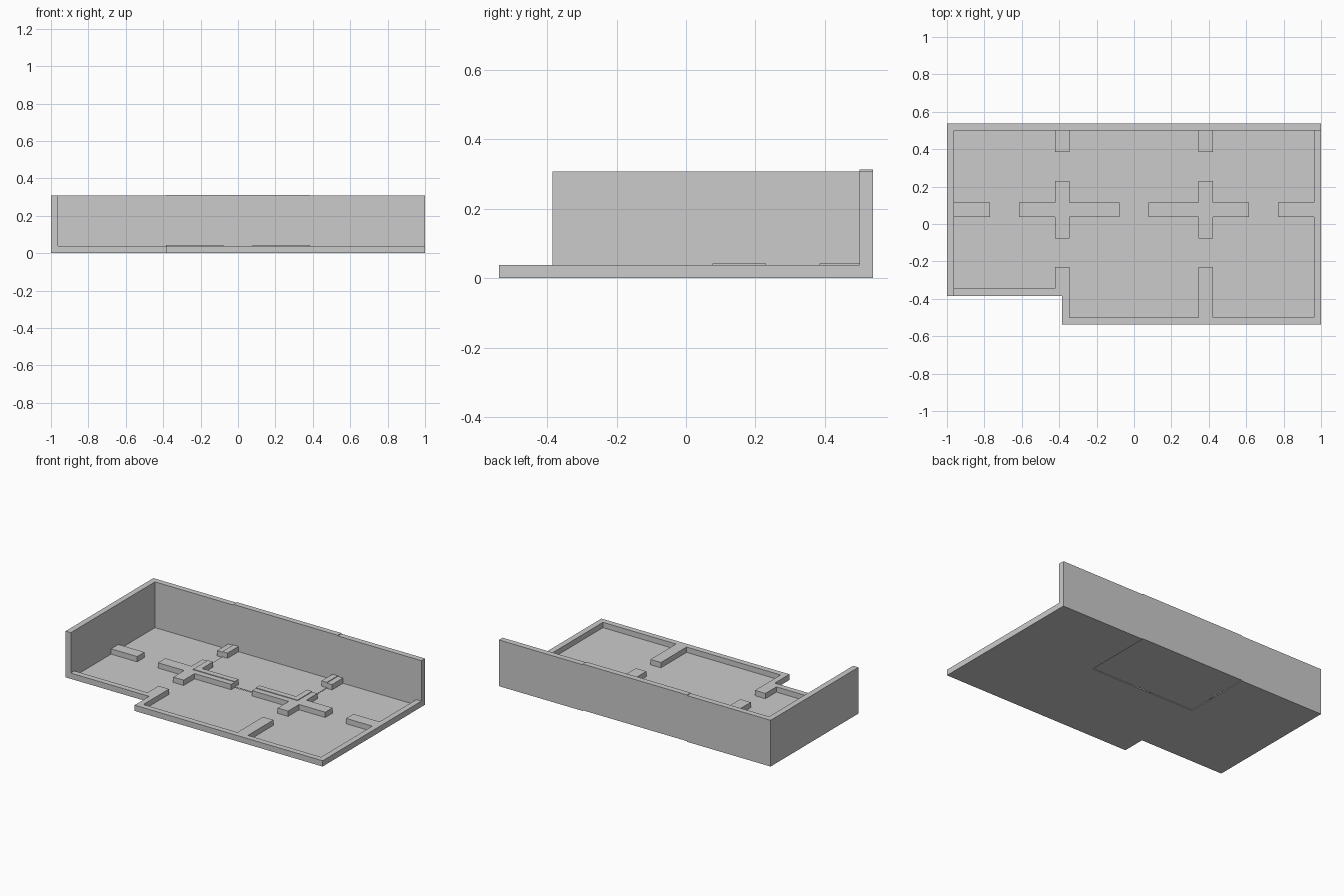
import bpy, bmesh

if "Cube" in bpy.data.objects:
    bpy.data.objects.remove(bpy.data.objects["Cube"])

U = 1 / 26          # one grid unit = one wall thickness
FLOOR = 0.003       # thin floor slab
LIFT = 0.0045       # the middle back tile sits slightly higher


def cells(*rects):
    """Set of unit grid cells covered by rectangles (x0, y0, x1, y1)."""
    return {(x, y) for x0, y0, x1, y1 in rects
            for x in range(x0, x1) for y in range(y0, y1)}


def slab(name, area, z0, z1):
    """Extrude a union of grid cells into clean flat-sided solids."""
    bm = bmesh.new()
    for x, y in sorted(area):
        bm.faces.new([bm.verts.new((a * U, b * U, z0)) for a, b in
                      ((x, y), (x + 1, y), (x + 1, y + 1), (x, y + 1))])
    bmesh.ops.remove_doubles(bm, verts=bm.verts, dist=1e-4)
    bmesh.ops.dissolve_limit(bm, angle_limit=0.01, verts=bm.verts, edges=bm.edges)
    ext = bmesh.ops.extrude_face_region(bm, geom=bm.faces[:], use_keep_orig=True)
    top = [g for g in ext["geom"] if isinstance(g, bmesh.types.BMVert)]
    bmesh.ops.translate(bm, verts=top, vec=(0, 0, z1 - z0))
    bmesh.ops.recalc_face_normals(bm, faces=bm.faces)
    me = bpy.data.meshes.new(name)
    bm.to_mesh(me)
    bm.free()
    ob = bpy.data.objects.new(name, me)
    bpy.context.collection.objects.link(ob)


# Footprint with the front left corner notched out
plan = cells((-26, -10, 26, 14), (-10, -14, 26, -10))
raised_tile = cells((-10, 2, 10, 14))

# Tall back and left walls
tall = cells((-26, 13, 26, 14), (-26, -10, -25, 14))

# Low front and right rims, plus the notch rim
low = cells((-10, -14, 26, -13), (25, -14, 26, 13), (-25, -10, -10, -9))

# Room dividers with doorway gaps, mirrored left and right
for s in (-1, 1):
    def rect(x0, y0, x1, y1):
        return cells((min(s * x0, s * x1), y0, max(s * x0, s * x1), y1))
    low |= rect(2, 1, 16, 3)        # cross, long arm
    low |= rect(9, -2, 11, 6)       # cross, short arm
    low |= rect(20, 1, 25, 3)       # side stub
    low |= rect(9, 10, 11, 13)      # back stub
    low |= rect(9, -13, 11, -6)     # front stub
low &= plan

# Each part is split between the main base and the lifted tile
for part, area, z0, z1 in (("floor", plan, 0, FLOOR),
                           ("tall_walls", tall, FLOOR, 8 * U),
                           ("low_walls", low, FLOOR, U)):
    slab(part, area - raised_tile, z0, z1)
    slab("raised_tile_" + part, area & raised_tile, z0 + LIFT, z1 + LIFT)
